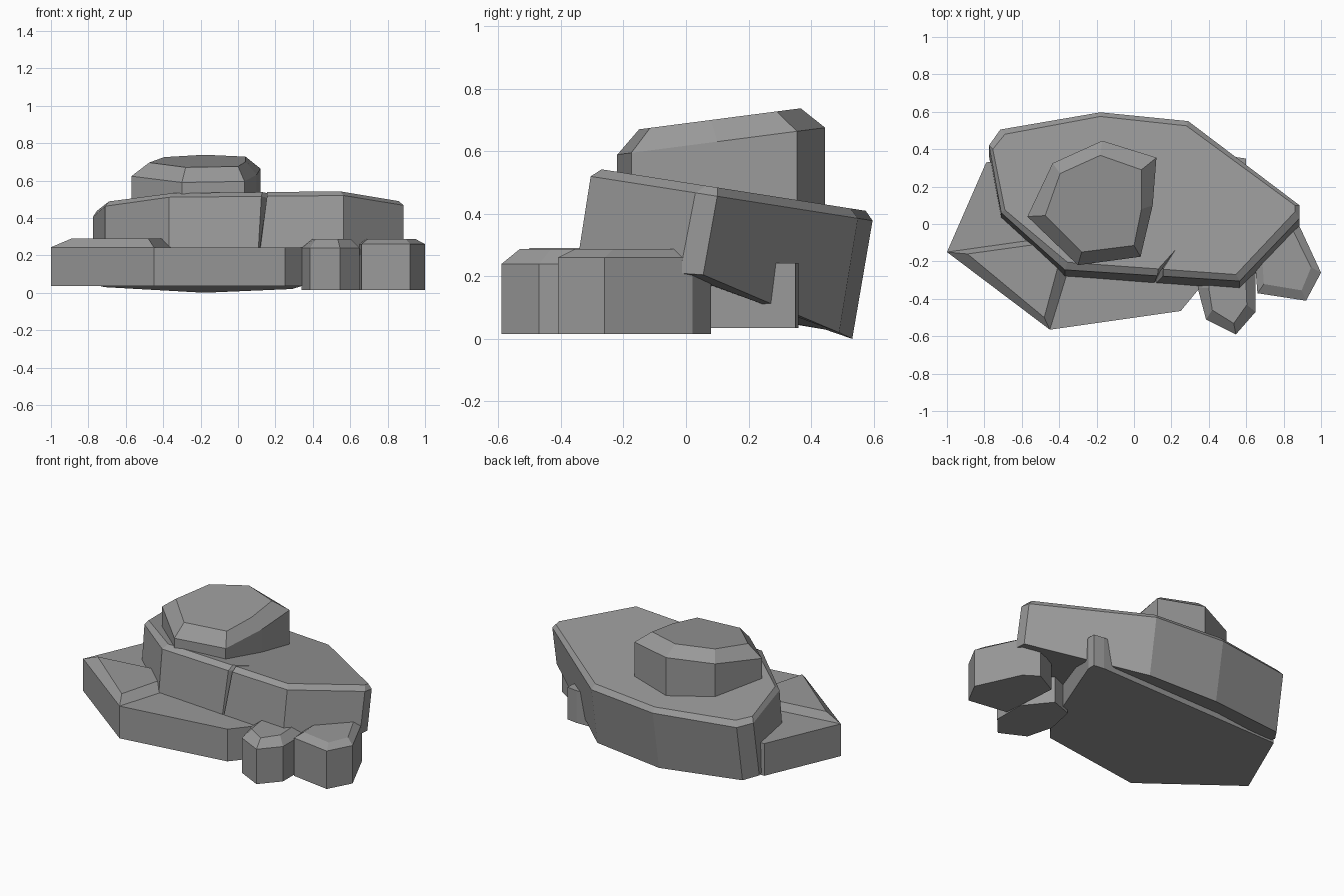
import bpy, bmesh

stone = bpy.data.materials.new("dark_stone")
stone.diffuse_color = (0.32, 0.32, 0.32, 1)


def loft(name, rings):
    """Skin a stack of equal-length rings and cap both ends."""
    bm = bmesh.new()
    loops = [[bm.verts.new(p) for p in ring] for ring in rings]
    n = len(loops[0])
    for a, b in zip(loops, loops[1:]):
        for i in range(n):
            j = (i + 1) % n
            bm.faces.new((a[i], a[j], b[j], b[i]))
    bm.faces.new(loops[0])
    bm.faces.new(loops[-1])
    bmesh.ops.recalc_face_normals(bm, faces=bm.faces)
    mesh = bpy.data.meshes.new(name)
    bm.to_mesh(mesh)
    bm.free()
    mesh.materials.append(stone)
    ob = bpy.data.objects.new(name, mesh)
    bpy.context.collection.objects.link(ob)
    return ob


def flat(points, z):
    return [(x, y, z) for x, y in points]


def sloped(points, z0, slope):
    return [(x, y, z0 + slope * y) for x, y in points]


def inset(points, amount):
    """Pull a ring towards its centre by a fixed distance."""
    cx = sum(p[0] for p in points) / len(points)
    cy = sum(p[1] for p in points) / len(points)
    out = []
    for x, y in points:
        d = ((x - cx) ** 2 + (y - cy) ** 2) ** 0.5
        k = 1 - amount / d
        out.append((cx + (x - cx) * k, cy + (y - cy) * k))
    return out


# Large tilted middle boulder with bevelled rim; points 2-4 form the front crack
rim = [(-0.37, -0.245), (0.125, -0.277), (0.155, -0.225), (0.155, -0.279),
       (0.565, -0.305), (0.885, 0.03), (0.885, 0.10),
       (0.29, 0.55), (-0.18, 0.597), (-0.715, 0.505), (-0.775, 0.42),
       (-0.71, 0.06)]
crown = [(-0.355, -0.205), (0.13, -0.24), (0.22, -0.14), (0.155, -0.242),
         (0.545, -0.27), (0.86, 0.065), (0.86, 0.10),
         (0.28, 0.525), (-0.18, 0.575), (-0.69, 0.48), (-0.755, 0.40),
         (-0.69, 0.075)]
base = [(-0.37, -0.29, 0.15), (0.105, -0.324, 0.17), (0.108, -0.318, 0.17),
        (0.111, -0.324, 0.17), (0.565, -0.355, 0.2), (0.885, -0.02, 0.21),
        (0.885, 0.055, 0.205), (0.29, 0.49, 0.02), (-0.18, 0.532, 0.0),
        (-0.715, 0.445, 0.03), (-0.775, 0.36, 0.045), (-0.71, 0.02, 0.1)]
loft("middle_boulder", [base, sloped(rim, 0.472, -0.157),
                        sloped(crown, 0.50, -0.157)])

# Small boulder on top
top_out = [(-0.57, 0.04), (-0.435, 0.325), (-0.17, 0.445), (0.12, 0.355),
           (0.10, 0.10), (0.035, -0.175), (-0.30, -0.22)]
top_in = [(-0.475, 0.045), (-0.395, 0.27), (-0.18, 0.367), (0.04, 0.29),
          (0.04, 0.08), (0.00, -0.115), (-0.28, -0.15)]
loft("top_boulder", [flat(top_out, 0.40), sloped(top_out, 0.618, 0.13),
                     sloped(top_in, 0.69, 0.13)])

# Flat foundation slab
slab = [(-1.0, -0.15), (-0.45, -0.565), (0.25, -0.465), (0.345, -0.35),
        (0.6, 0.30), (0.6, 0.35), (0.53, 0.36), (-0.79, 0.33)]
loft("foundation_slab", [flat(slab, 0.035), flat(slab, 0.243)])

# Raised bevelled ledge on the left of the slab
ledge_out = [(-1.0, -0.15), (-0.45, -0.565), (-0.35, -0.24), (-0.36, -0.06)]
ledge_in = [(-0.89, -0.16), (-0.48, -0.50), (-0.41, -0.24), (-0.42, -0.095)]
loft("left_ledge", [flat(ledge_out, 0.2), flat(ledge_out, 0.243),
                    flat(ledge_in, 0.29)])

# Two pebbles at the front right
front = [(0.34, -0.34), (0.385, -0.51), (0.545, -0.59), (0.65, -0.47),
         (0.65, -0.26), (0.52, -0.10), (0.38, -0.15)]
right = [(0.66, -0.37), (0.92, -0.41), (1.0, -0.26), (0.87, 0.02),
         (0.78, 0.08), (0.63, 0.0)]
for name, ring, z in (("front_pebble", front, 0.24), ("right_pebble", right, 0.26)):
    loft(name, [flat(ring, 0.015), flat(ring, z), flat(inset(ring, 0.06), 0.288)])
